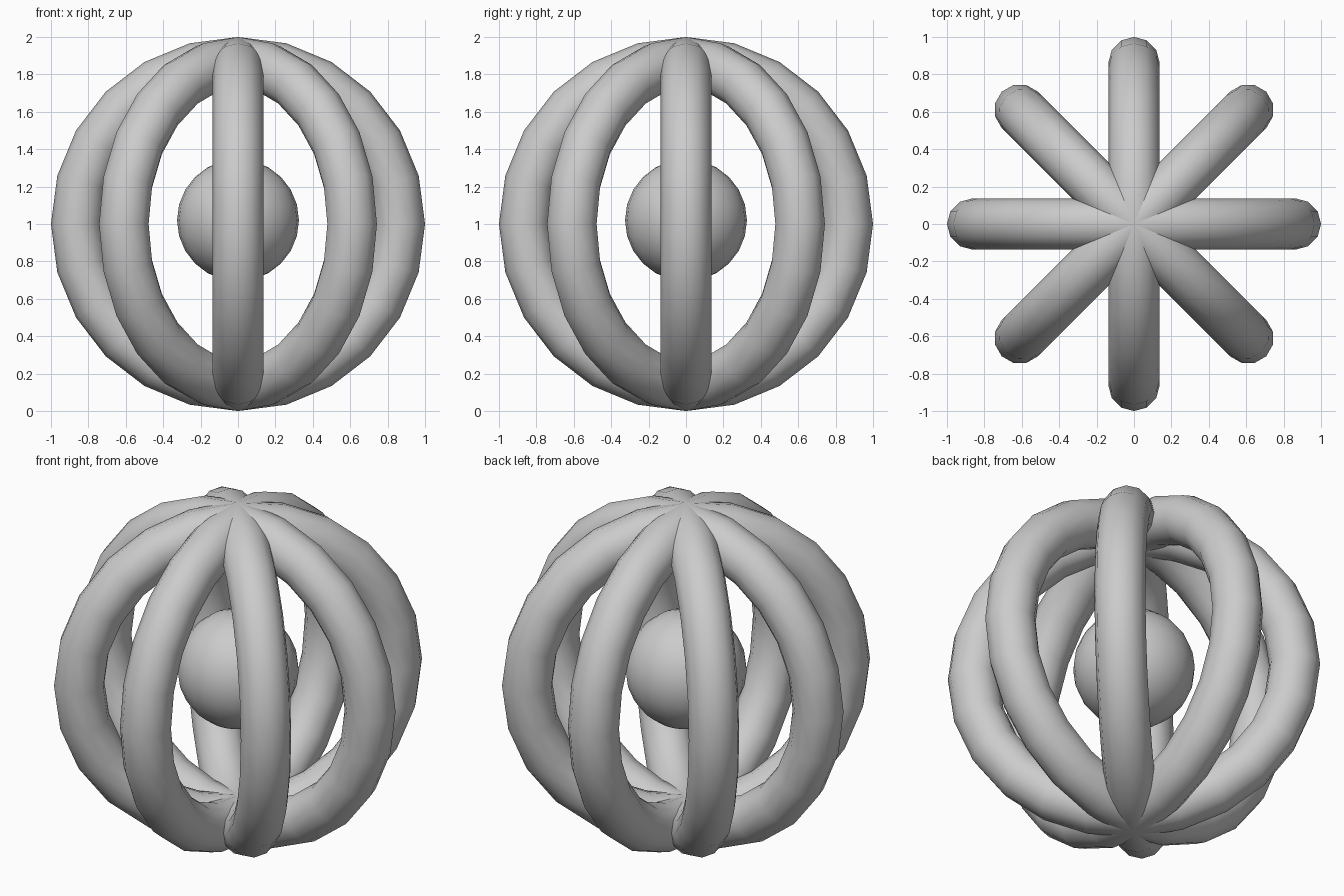
import bpy
from math import pi

if "Cube" in bpy.data.objects:
    bpy.data.objects.remove(bpy.data.objects["Cube"])

RING_RADIUS = 0.863
TUBE_RADIUS = 0.137


def smooth(obj, name):
    obj.name = name
    obj.data.polygons.foreach_set("use_smooth", [True] * len(obj.data.polygons))


# Cage: four upright rings crossing at the poles
for i in range(4):
    bpy.ops.mesh.primitive_torus_add(
        major_segments=24, minor_segments=12,
        major_radius=RING_RADIUS, minor_radius=TUBE_RADIUS,
        location=(0, 0, 1), rotation=(pi / 2, 0, i * pi / 4))
    smooth(bpy.context.object, f"cage_ring_{i + 1}")

# Ball floating in the middle
bpy.ops.mesh.primitive_uv_sphere_add(
    segments=24, ring_count=12, radius=0.326, location=(0, 0, 1.02))
smooth(bpy.context.object, "inner_ball")
